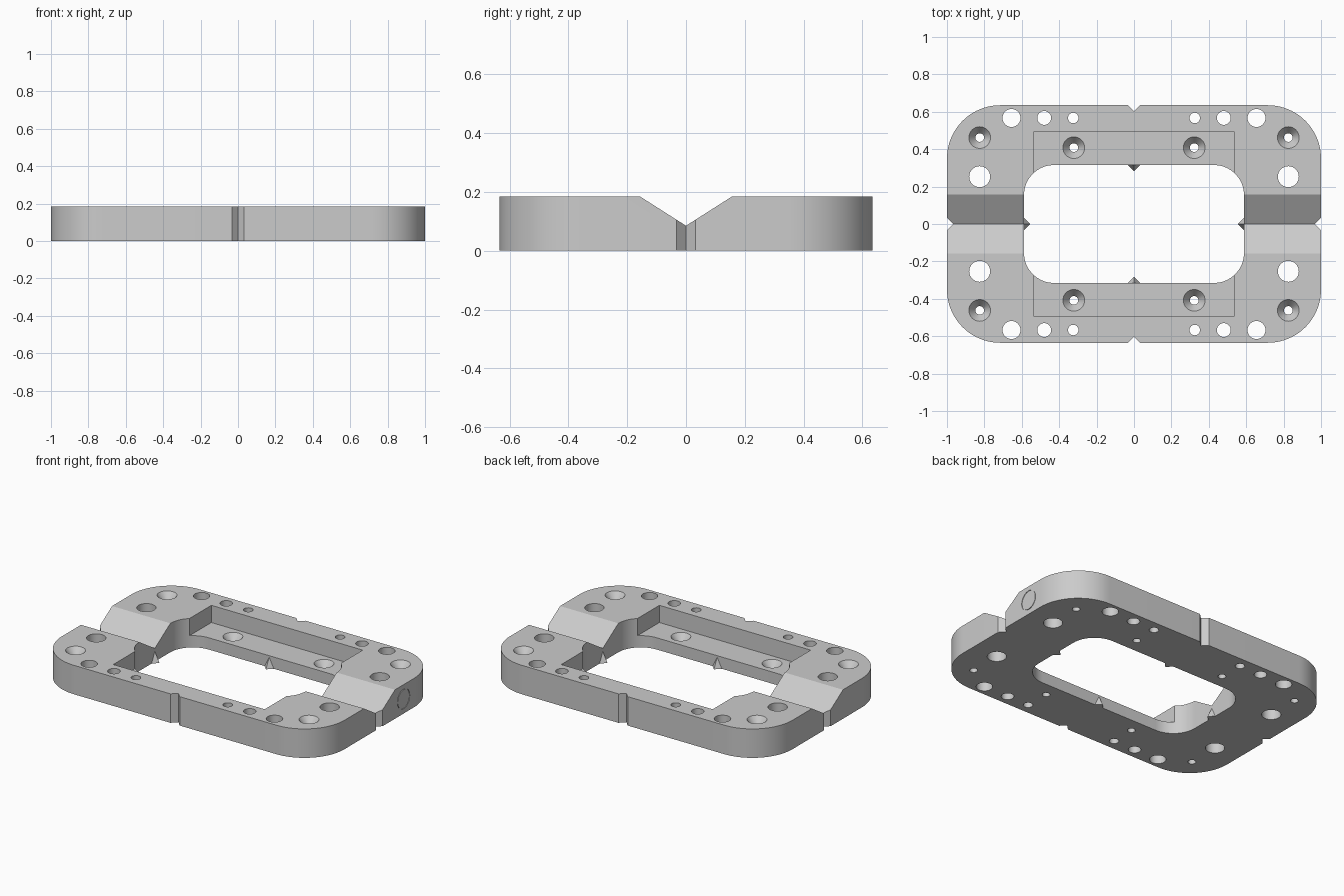
import bpy, bmesh, math
from mathutils import Vector, Matrix

cube = bpy.data.objects.get("Cube")
if cube:
    bpy.data.objects.remove(cube, do_unlink=True)

HEIGHT = 0.185      # plate thickness
FLOOR = 0.075       # recess floor level
HALF_X, HALF_Y = 1.0, 0.635
WIN_X, WIN_Y = 0.588, 0.315

grey = bpy.data.materials.new("machined_grey")
grey.use_nodes = True
colour = (0.6, 0.6, 0.6, 1)
grey.diffuse_color = colour
grey.node_tree.nodes["Principled BSDF"].inputs["Base Color"].default_value = colour


def make_object(name, bm):
    bmesh.ops.recalc_face_normals(bm, faces=bm.faces)
    mesh = bpy.data.meshes.new(name)
    bm.to_mesh(mesh)
    bm.free()
    mesh.materials.append(grey)
    obj = bpy.data.objects.new(name, mesh)
    bpy.context.collection.objects.link(obj)
    return obj


def extrude(bm, points, direction):
    face = bm.faces.new([bm.verts.new(p) for p in points])
    out = bmesh.ops.extrude_face_region(bm, geom=[face])
    moved = [v for v in out["geom"] if isinstance(v, bmesh.types.BMVert)]
    bmesh.ops.translate(bm, verts=moved, vec=direction)


def rounded_block(name, hx, hy, radius, z0, z1, steps=16):
    points = []
    for corner, (sx, sy) in enumerate([(1, 1), (-1, 1), (-1, -1), (1, -1)]):
        cx, cy = sx * (hx - radius), sy * (hy - radius)
        for i in range(steps + 1 if radius else 1):
            a = (corner + i / steps) * math.pi / 2
            points.append((cx + radius * math.cos(a), cy + radius * math.sin(a), z0))
    bm = bmesh.new()
    extrude(bm, points, (0, 0, z1 - z0))
    return make_object(name, bm)


def lathe(bm, profile, x, y, sides=32):
    """Closed solid of revolution from (radius, z) pairs, bottom to top."""
    rings = []
    for r, z in profile:
        angles = [i * math.tau / sides for i in range(sides)]
        rings.append([bm.verts.new((x + r * math.cos(a), y + r * math.sin(a), z)) for a in angles])
    for low, high in zip(rings, rings[1:]):
        for i in range(sides):
            j = (i + 1) % sides
            bm.faces.new((low[i], low[j], high[j], high[i]))
    bm.faces.new(rings[0])
    bm.faces.new(rings[-1])


def combine(target, tool, operation="DIFFERENCE"):
    mod = target.modifiers.new("cut", "BOOLEAN")
    mod.operation = operation
    mod.solver = "EXACT"
    mod.object = tool
    tool.hide_render = True
    bpy.context.view_layer.objects.active = target
    bpy.ops.object.modifier_apply(modifier=mod.name)
    bpy.data.objects.remove(tool, do_unlink=True)


# Plate with its central window and stepped recess
plate = rounded_block("frame_plate", HALF_X, HALF_Y, 0.285, 0, HEIGHT, 20)
combine(plate, rounded_block("window_cutter", WIN_X, WIN_Y, 0.16, -0.1, 0.4))
combine(plate, rounded_block("recess_cutter", 0.535, 0.495, 0, FLOOR, 0.4))

# Wide V channel across both ends
bm = bmesh.new()
rise = 0.3
half = 0.157 * rise / 0.1
extrude(bm, [(-1.2, 0, 0.085), (-1.2, half, 0.085 + rise), (-1.2, -half, 0.085 + rise)], (2.4, 0, 0))
combine(plate, make_object("channel_cutter", bm))

# Upright alignment notches in the middle of each outer side
bm = bmesh.new()
for turn, reach in enumerate([HALF_X, HALF_Y, HALF_X, HALF_Y]):
    spin = Matrix.Rotation(turn * math.pi / 2, 3, "Z")
    shape = [(reach - 0.033, 0, -0.1), (reach + 0.033, 0.066, -0.1), (reach + 0.033, -0.066, -0.1)]
    extrude(bm, [spin @ Vector(p) for p in shape], (0, 0, 0.5))
combine(plate, make_object("notch_cutter", bm))

# Straight and countersunk holes, repeated in the four quarters
straight = [(0.655, 0.567, 0.048), (0.48, 0.567, 0.037), (0.325, 0.567, 0.028), (0.825, 0.253, 0.056)]
countersunk = [(0.825, 0.462, HEIGHT), (0.322, 0.408, FLOOR)]
bm = bmesh.new()
for sx in (-1, 1):
    for sy in (-1, 1):
        for x, y, r in straight:
            lathe(bm, [(r, -0.1), (r, 0.3)], sx * x, sy * y)
        for x, y, top in countersunk:
            profile = [(0.023, -0.1), (0.023, top - 0.045), (0.058, top), (0.058, 0.3)]
            lathe(bm, profile, sx * x, sy * y)
combine(plate, make_object("hole_cutter", bm))

# Sloped centre pointers on the inner walls
bm = bmesh.new()
for turn, reach in enumerate([WIN_X, WIN_Y, WIN_X, WIN_Y]):
    spin = Matrix.Rotation(turn * math.pi / 2, 3, "Z")
    shape = [(reach - 0.033, 0, 0), (reach + 0.005, 0.037, 0), (reach + 0.005, -0.037, 0)]
    base = [bm.verts.new(spin @ Vector(p)) for p in shape]
    apex = bm.verts.new(spin @ Vector((reach + 0.005, 0, FLOOR)))
    bm.faces.new(base)
    for i in range(3):
        bm.faces.new((base[i], base[(i + 1) % 3], apex))
combine(plate, make_object("centre_pointers", bm), "UNION")

# Fine plain ring groove on the left end
bm = bmesh.new()
rings = []
for r, x in [(0.059, 0.996), (0.063, 0.996), (0.063, 1.01), (0.059, 1.01)]:
    angles = [i * math.tau / 48 for i in range(48)]
    rings.append([bm.verts.new((x, 0.243 + r * math.cos(a), 0.093 + r * math.sin(a))) for a in angles])
for k in range(4):
    for i in range(48):
        a, b, j = rings[k], rings[(k + 1) % 4], (i + 1) % 48
        bm.faces.new((a[i], a[j], b[j], b[i]))
combine(plate, make_object("ring_cutter", bm))

# Smooth the round walls, keep machined edges crisp
bpy.ops.object.select_all(action="DESELECT")
plate.select_set(True)
bpy.context.view_layer.objects.active = plate
bpy.ops.object.shade_smooth_by_angle(angle=math.radians(25))
